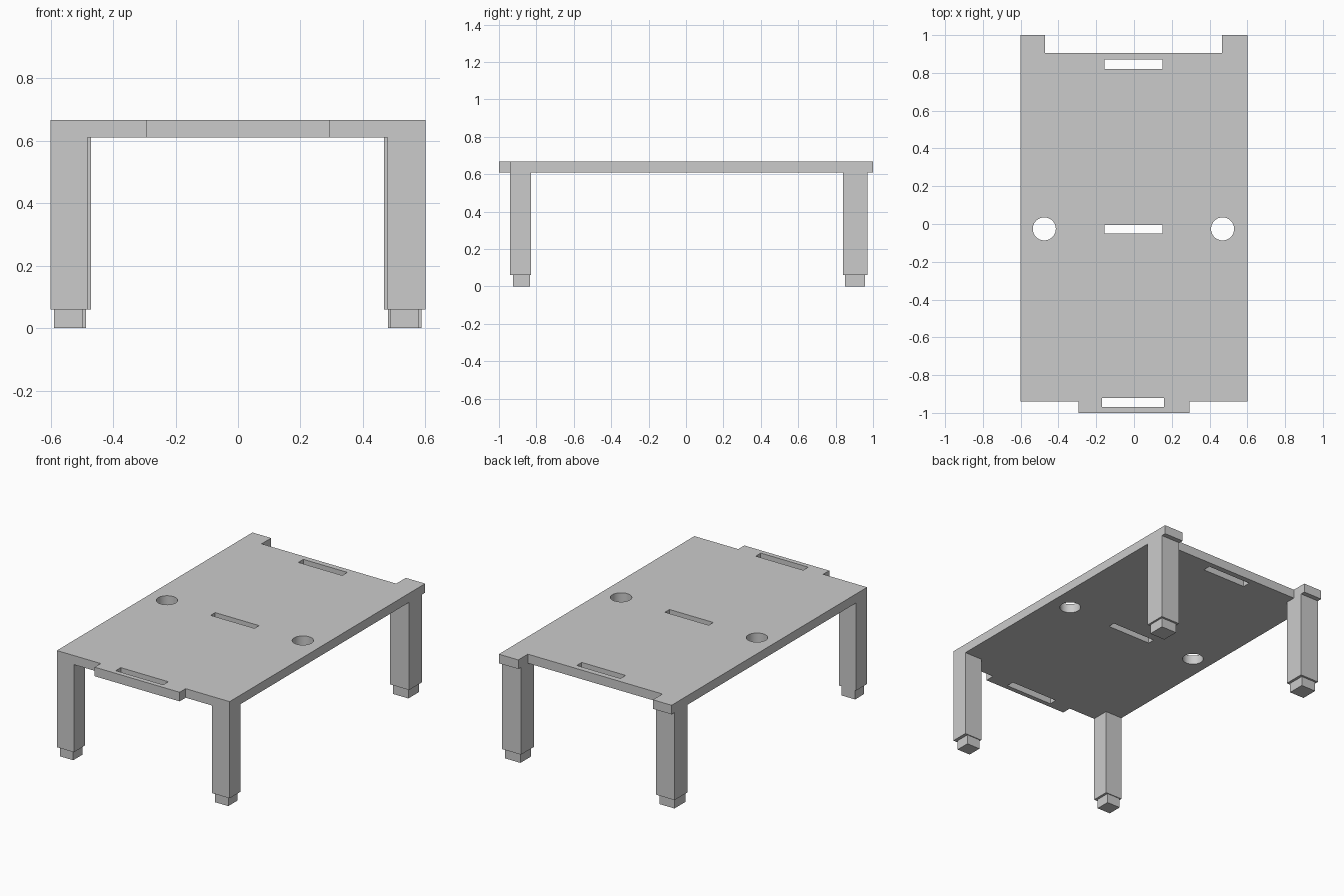
import bpy
import bmesh

default = bpy.data.objects.get("Cube")
if default:
    bpy.data.objects.remove(default, do_unlink=True)

TOP, UNDER, FOOT = 0.667, 0.61, 0.06

grey = bpy.data.materials.new("plain grey")
grey.use_nodes = True
grey.diffuse_color = (0.6, 0.6, 0.6, 1)
grey.node_tree.nodes["Principled BSDF"].inputs["Base Color"].default_value = (0.6, 0.6, 0.6, 1)


def prism(name, outline, z0, z1):
    """Extrude a closed outline from z0 up to z1."""
    bm = bmesh.new()
    base = bm.faces.new([bm.verts.new((x, y, z0)) for x, y in outline])
    out = bmesh.ops.extrude_face_region(bm, geom=[base])
    verts = [v for v in out["geom"] if isinstance(v, bmesh.types.BMVert)]
    bmesh.ops.translate(bm, verts=verts, vec=(0, 0, z1 - z0))
    bmesh.ops.recalc_face_normals(bm, faces=bm.faces)
    mesh = bpy.data.meshes.new(name)
    bm.to_mesh(mesh)
    bm.free()
    mesh.materials.append(grey)
    obj = bpy.data.objects.new(name, mesh)
    bpy.context.collection.objects.link(obj)
    return obj


def box(name, x0, x1, y0, y1, z0, z1):
    return prism(name, [(x0, y0), (x1, y0), (x1, y1), (x0, y1)], z0, z1)


# Table top with a front tab and a recess between two rear lugs
top = prism("table_top", [
    (-0.6, -0.94), (-0.295, -0.94), (-0.295, -1), (0.295, -1), (0.295, -0.94), (0.6, -0.94),
    (0.6, 1), (0.465, 1), (0.465, 0.905), (-0.47, 0.905), (-0.47, 1), (-0.6, 1)], UNDER, TOP)

# Cutters for the three slots and two round holes
cutters = [box("slot_cutter", x0, x1, y0, y1, 0.5, 0.8) for x0, x1, y0, y1 in (
    (-0.17, 0.16, -0.97, -0.92), (-0.155, 0.15, -0.05, -0.005), (-0.155, 0.15, 0.82, 0.87))]
for x in (-0.475, 0.469):
    bpy.ops.mesh.primitive_cylinder_add(vertices=48, radius=0.061, depth=0.3,
                                        location=(x, -0.026, 0.64))
    hole = bpy.context.object
    hole.name = "hole_cutter"
    hole.data.materials.append(grey)
    cutters.append(hole)

for cutter in cutters:
    cutter.hide_render = True
    cut = top.modifiers.new("cut", 'BOOLEAN')
    cut.operation, cut.solver, cut.object = 'DIFFERENCE', 'EXACT', cutter
    bpy.ops.object.select_all(action='DESELECT')
    top.select_set(True)
    bpy.context.view_layer.objects.active = top
    bpy.ops.object.modifier_apply(modifier=cut.name)
    bpy.data.objects.remove(cutter, do_unlink=True)
bpy.ops.object.shade_smooth_by_angle()

# Square legs, each with a smaller peg at the bottom: leg extents, then peg extents
legs = {
    "front_right": ((-0.6, -0.482, -0.94, -0.83), (-0.59, -0.497, -0.925, -0.835)),
    "front_left": ((0.478, 0.6, -0.94, -0.83), (0.488, 0.58, -0.925, -0.835)),
    "back_right": ((-0.6, -0.47, 0.84, 0.97), (-0.59, -0.487, 0.85, 0.957)),
    "back_left": ((0.467, 0.6, 0.84, 0.97), (0.48, 0.588, 0.85, 0.957)),
}
for place, (leg, peg) in legs.items():
    box(place + "_leg", *leg, FOOT, UNDER)
    box(place + "_peg", *peg, 0, FOOT)
